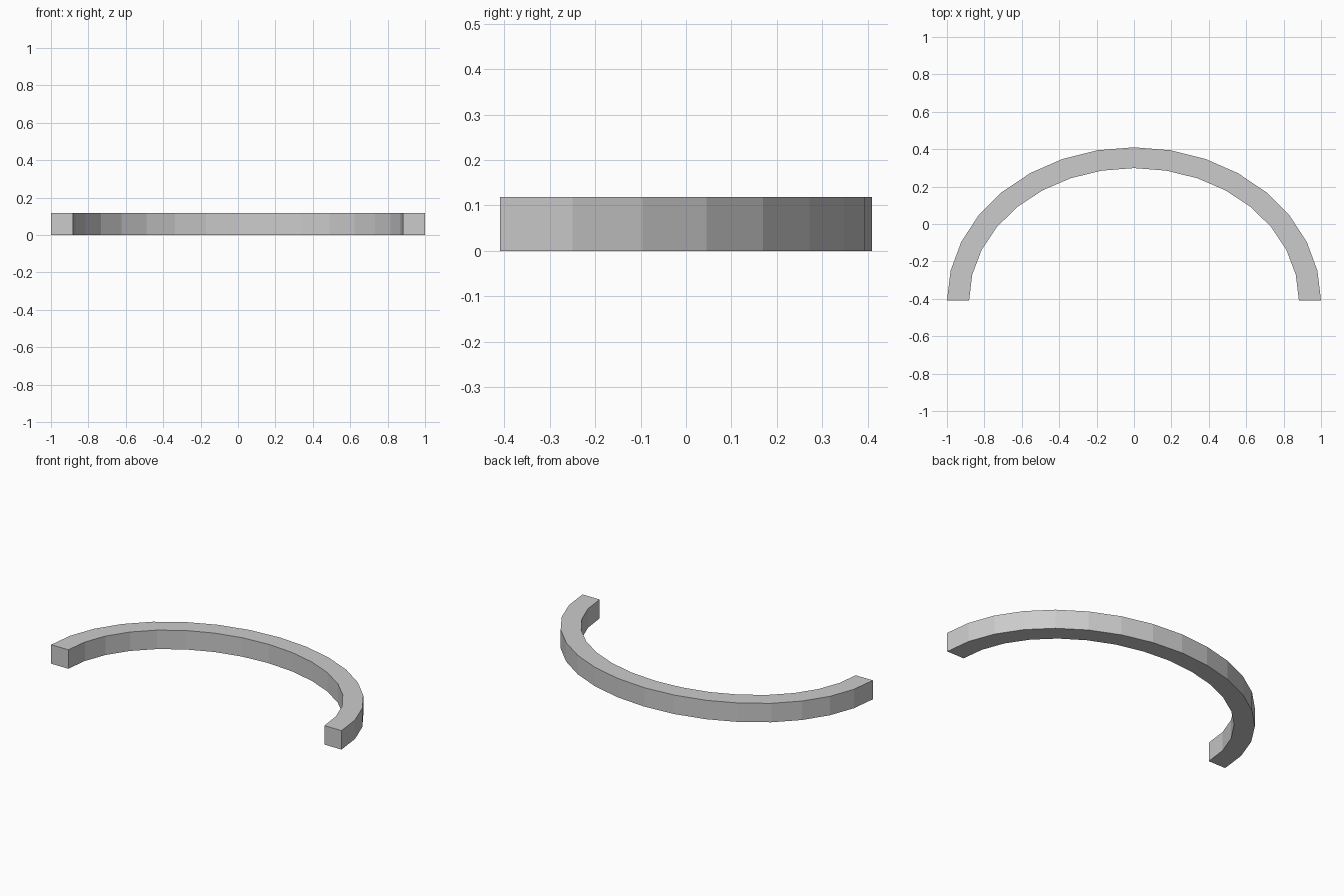
import bpy
import bmesh
from math import pi, cos, sin

cube = bpy.data.objects.get("Cube")
if cube:
    bpy.data.objects.remove(cube, do_unlink=True)

SEGMENTS = 16
HEIGHT = 0.118
BASE_Y = -0.41


def half_ellipse(rx, ry):
    """Points of a half ellipse opening towards the front."""
    angles = [pi * i / SEGMENTS for i in range(SEGMENTS + 1)]
    return [(rx * cos(a), BASE_Y + ry * sin(a), 0) for a in angles]


# Plain grey material
grey = bpy.data.materials.new("plain grey")
grey.use_nodes = True
colour = (0.6, 0.6, 0.6, 1)
grey.diffuse_color = colour
grey.node_tree.nodes["Principled BSDF"].inputs["Base Color"].default_value = colour

# Flat arch band, extruded upwards
bm = bmesh.new()
outer = [bm.verts.new(p) for p in half_ellipse(1, 0.82)]
inner = [bm.verts.new(p) for p in half_ellipse(0.882, 0.709)]
for i in range(SEGMENTS):
    bm.faces.new((outer[i], outer[i + 1], inner[i + 1], inner[i]))
band = bmesh.ops.extrude_face_region(bm, geom=bm.faces[:])
top = [g for g in band["geom"] if isinstance(g, bmesh.types.BMVert)]
bmesh.ops.translate(bm, verts=top, vec=(0, 0, HEIGHT))
bmesh.ops.recalc_face_normals(bm, faces=bm.faces[:])

mesh = bpy.data.meshes.new("curved_band")
bm.to_mesh(mesh)
bm.free()
mesh.materials.append(grey)
arch = bpy.data.objects.new("curved_band", mesh)
bpy.context.collection.objects.link(arch)
